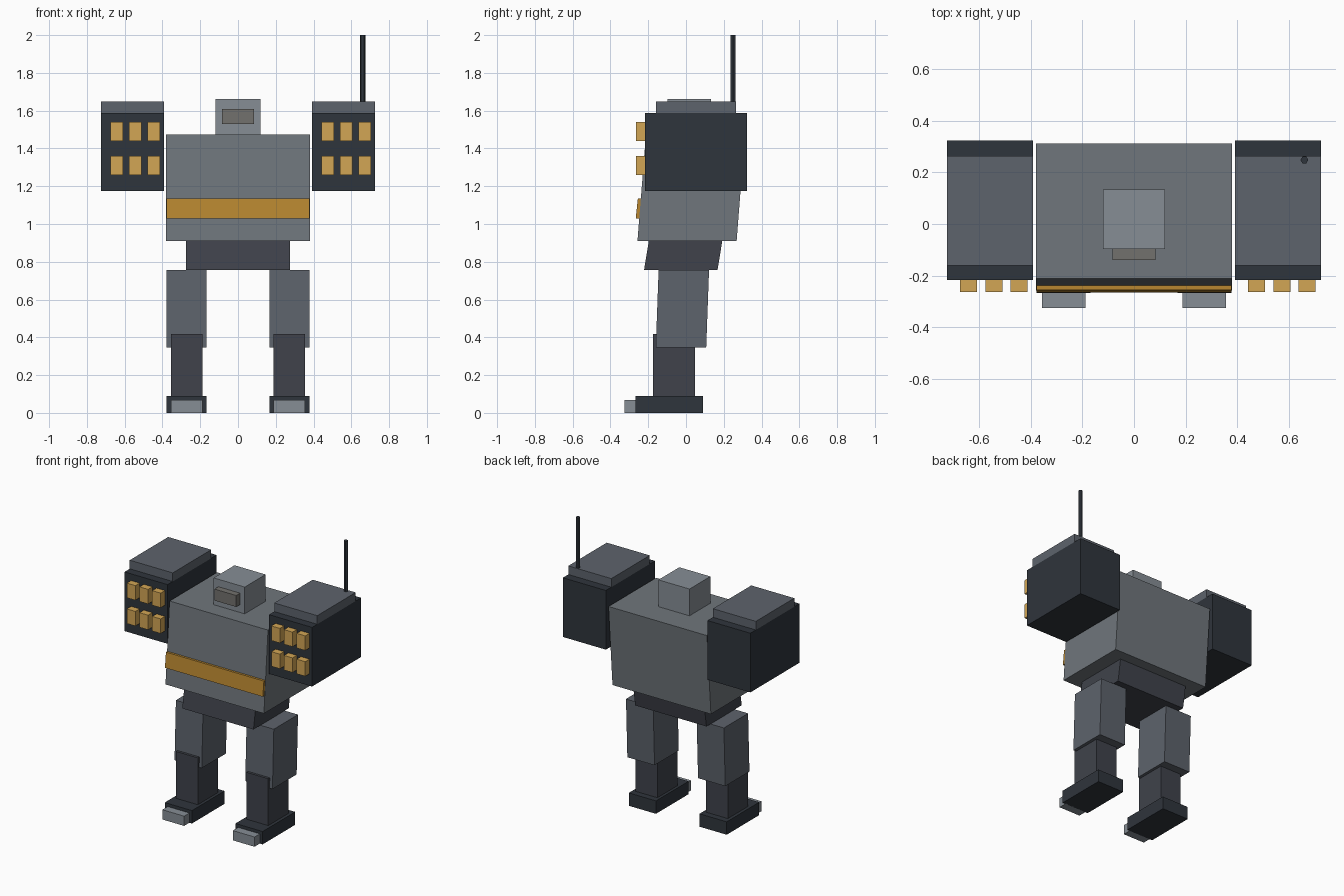
import bpy, bmesh, math

if "Cube" in bpy.data.objects:
    bpy.data.objects.remove(bpy.data.objects["Cube"])


def paint(name, rgb):
    m = bpy.data.materials.new(name)
    m.diffuse_color = (*rgb, 1)
    m.use_nodes = True
    m.node_tree.nodes["Principled BSDF"].inputs["Base Color"].default_value = m.diffuse_color
    return m


HULL = paint("hull_grey", (0.16, 0.18, 0.20))
PLATE = paint("plate_grey", (0.11, 0.125, 0.15))
FRAME = paint("frame_grey", (0.05, 0.055, 0.07))
DARK = paint("dark_steel", (0.028, 0.035, 0.045))
LIGHT = paint("light_grey", (0.24, 0.27, 0.30))
AMBER = paint("amber", (0.65, 0.38, 0.09))
STRIPE = paint("stripe_orange", (0.48, 0.24, 0.03))
GLASS = paint("visor_glass", (0.17, 0.165, 0.155))


def block(name, mat, x, y, z, y_top=None):
    """Box from (min, max) ranges; y_top gives a slanted side profile."""
    bm = bmesh.new()
    bmesh.ops.create_cube(bm, size=1)
    for v in bm.verts:
        yr = (y_top or y) if v.co.z > 0 else y
        v.co = (x[v.co.x > 0], yr[v.co.y > 0], z[v.co.z > 0])
    me = bpy.data.meshes.new(name)
    bm.to_mesh(me)
    bm.free()
    me.materials.append(mat)
    ob = bpy.data.objects.new(name, me)
    bpy.context.collection.objects.link(ob)
    return ob


# Body: every slanted part leans back toward the top
block("torso", HULL, (-.38, .38), (-.257, .268), (.91, 1.475), (-.212, .312))
block("chest_stripe", STRIPE, (-.378, .378), (-.266, -.23), (1.03, 1.135), (-.255, -.22))
block("pelvis", FRAME, (-.275, .275), (-.222, .167), (.757, .91), (-.197, .192))

# Head
block("head", LIGHT, (-.12, .12), (-.097, .133), (1.47, 1.662))
block("visor", GLASS, (-.084, .084), (-.14, -.09), (1.53, 1.61))

for side, s in (("left", -1), ("right", 1)):
    def span(a, b):
        return tuple(sorted((s * a, s * b)))

    # Leg
    block(side + "_thigh", PLATE, span(.168, .378), (-.16, .107), (.345, .757), (-.145, .122))
    block(side + "_shin", FRAME, span(.188, .356), (-.175, .047), (.085, .417))
    block(side + "_foot", DARK, span(.168, .378), (-.268, .091), (0, .09))
    block(side + "_toe", LIGHT, span(.188, .356), (-.326, -.262), (0, .068))

    # Launcher pod with top armour
    block(side + "_pod", DARK, span(.392, .724), (-.217, .324), (1.175, 1.588))
    block(side + "_pod_armour", PLATE, span(.392, .724), (-.16, .264), (1.588, 1.648))

    # Six missiles per pod, same layout on both sides
    for row, z in enumerate((1.31, 1.49)):
        for col in range(3):
            x = s * .558 - .083 + .098 * col
            block(f"{side}_missile_{row}_{col}", AMBER, (x - .033, x + .033),
                  (-.264, -.21), (z - .051, z + .051))

# Antenna
bpy.ops.mesh.primitive_cylinder_add(vertices=6, radius=.015, depth=.36,
                                    location=(.66, .248, 1.82), rotation=(0, 0, math.pi / 6))
antenna = bpy.context.object
antenna.name = "antenna"
antenna.data.materials.append(DARK)
